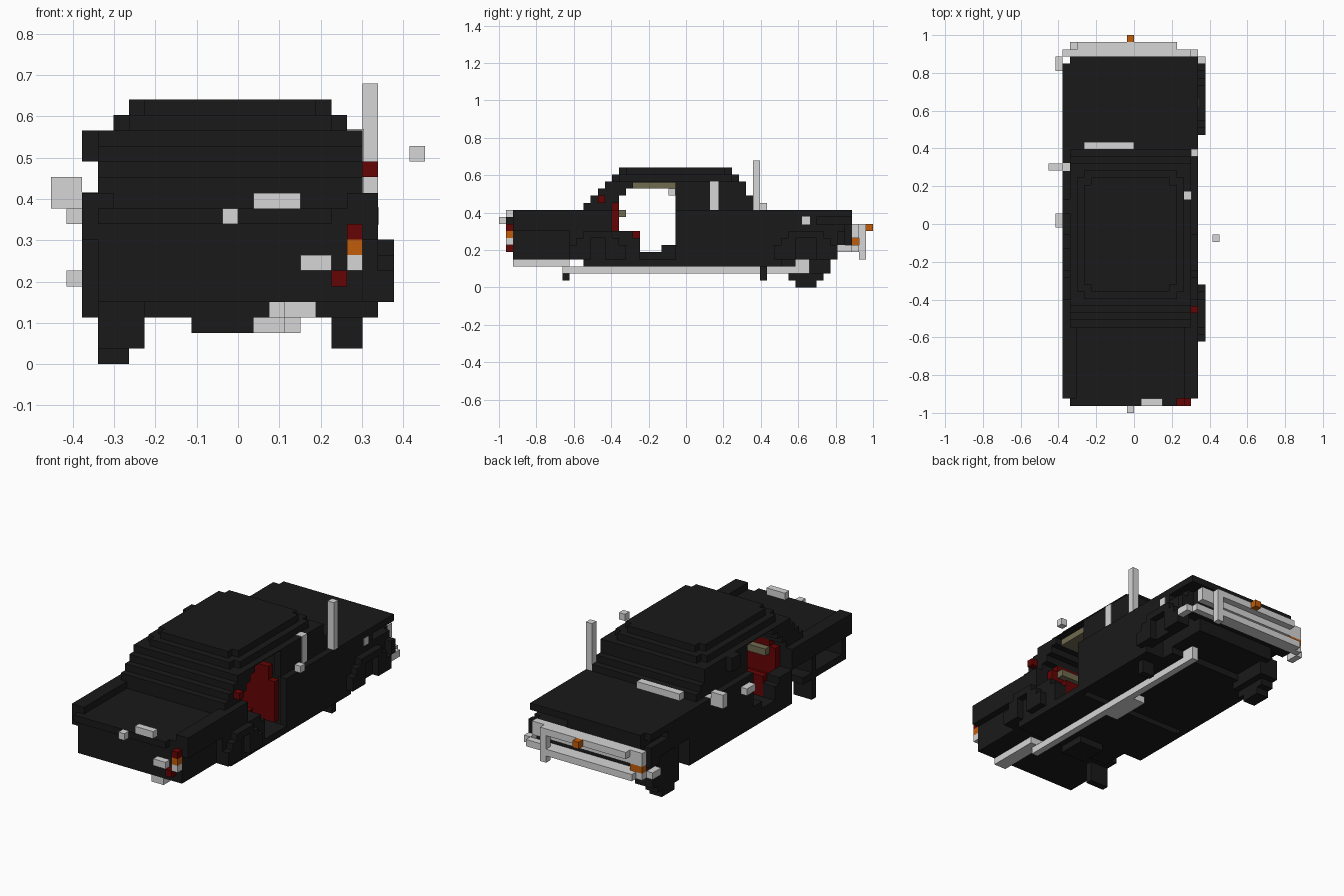
import bpy
import bmesh
from mathutils import Vector

default_cube = bpy.data.objects.get("Cube")
if default_cube:
    bpy.data.objects.remove(default_cube, do_unlink=True)

UNIT = 2 / 53                      # edge length of one block
ORIGIN = Vector((12, 26.5, 0))     # block coordinates of the model centre


def make_material(name, red, green, blue):
    material = bpy.data.materials.new(name)
    material.use_nodes = True
    colour = (red, green, blue, 1)
    material.diffuse_color = colour
    material.node_tree.nodes["Principled BSDF"].inputs["Base Color"].default_value = colour
    return material


black = make_material("black paint", .01, .01, .01)
chrome = make_material("light grey trim", .67, .67, .67)
red = make_material("dark red", .13, .001, .001)
orange = make_material("orange lamp", .53, .107, .003)
olive = make_material("olive lining", .16, .145, .08)


def add(name, material, x, y, z, proud=0):
    """Add a box given block ranges; a single number means one block."""
    spans = [(s, s + 1) if isinstance(s, int) else s for s in (x, y, z)]
    low = Vector([s[0] - proud for s in spans])
    high = Vector([s[1] + proud for s in spans])
    bm = bmesh.new()
    bmesh.ops.create_cube(bm, size=1)
    for vertex in bm.verts:
        corner = Vector([high[i] if vertex.co[i] > 0 else low[i] for i in range(3)])
        vertex.co = (corner - ORIGIN) * UNIT
    mesh = bpy.data.meshes.new(name)
    bm.to_mesh(mesh)
    bm.free()
    mesh.materials.append(material)
    part = bpy.data.objects.new(name, mesh)
    bpy.context.collection.objects.link(part)
    return part


def add_pair(name, material, x, y, z):
    """Add a box on both sides of the body centre line."""
    x = (x, x + 1) if isinstance(x, int) else x
    add(name + "_right", material, x, y, z)
    add(name + "_left", material, (23 - x[1], 23 - x[0]), y, z)


FULL = (2, 21)     # body width
INNER = (3, 20)    # cabin width
DOOR = (16, 25)    # open door length

# Rear body, open on one lower side, with a sunken boot deck
add("rear_panel", black, INNER, 2, (4, 8))
add("boot_floor", black, INNER, (3, 12), 4)
add("rear_side", black, 19, (3, 12), (5, 8))
add("rear_shoulder", black, FULL, (2, 12), (8, 10))
add("rear_ledge", black, (3, 18), 1, 9)
add_pair("boot_edge", black, (2, 4), (2, 12), 10)
add("boot_front", black, FULL, (12, 16), (8, 11))
add("axle_bay", black, (5, 21), (12, 16), (3, 8))

# Open middle section with stepped sills
add("floor", black, FULL, DOOR, 3)
add("side_sill", black, (2, 12), DOOR, 4)
add_pair("rear_sill", black, (2, 4), (16, 18), (4, 8))
add_pair("middle_sill", black, (2, 4), (18, 20), (4, 7))
add_pair("sill_step", black, (2, 4), 18, 7)
add("front_sill", black, (2, 12), (23, 25), 5)
add("rear_bulkhead", black, INNER, 15, (8, 12))

# Front body, engine bay, wings and bonnet
add("front_body", black, FULL, (26, 38), (3, 11))
add_pair("door_post", black, 2, 25, (3, 11))
add("engine_bay", black, (5, 18), (38, 48), (4, 9))
add("engine_sump", black, (5, 18), (38, 42), 3)
add_pair("wing", black, (2, 5), (38, 49), (7, 9))
add_pair("wing_rear", black, (2, 5), (38, 40), (3, 7))
add_pair("wing_front", black, (2, 5), (47, 49), 6)
add("nose", black, INNER, (47, 50), (6, 9))
add("bonnet_support", black, FULL, (38, 45), 9)
add("bonnet_front_support", black, (3, 15), (45, 50), 9)
add("bonnet", black, FULL, (37, 49), 10)
add("bonnet_lip", black, (3, 21), 49, 10)

# Stepped cabin, split around the door openings
front_ends = (37, 36, 35, 35)
door_rears = (16, 17, 18, 19)
for step, (front, rear) in enumerate(zip(front_ends, door_rears)):
    level = step + 11
    add("rear_screen_step", black, INNER, (level + 1, rear), level)
    add("windscreen_step", black, INNER, (26, front), level)
    add_pair("cabin_post", black, 3, 25, level)
add("roof_edge", black, INNER, (16, 35), (14.9, 15))
for name, x, y, z in (("lower", 4, 16, 15), ("upper", 5, 17, 16)):
    add(name + "_roof_long", black, (x + 1, 22 - x), (y, 50 - y), z)
    add(name + "_roof_wide", black, (x, 23 - x), (y + 1, 49 - y), z)
add("window_block", black, 2, (28, 30), (13, 15))

# Interior with two seats in each row
add("roof_lining", olive, (4, 19), (19, 26), (14, 14.9))
add_pair("rear_armrest", olive, (5, 11), 17, 10)
for side, start in (("right", 13), ("left", 4)):
    end = start + 6
    add("rear_seat_base_" + side, red, (start, end), (17, 20), (4, 7))
    add("rear_seat_edge_" + side, red, (start, end), 19, 7)
    add("rear_seat_back_" + side, red, (start, end), 16, (4, 11))
    add("rear_headrest_" + side, red, (start + 1, end - 1), 16, 11)
    add("front_seat_" + side, red, (start, end), 25, (4, 10))
    add("front_headrest_" + side, red, (start + 1, end - 1), 25, (10, 12))

# Stepped wheel arch flares on one side
for name, start, end in (("rear", 10, 18), ("front", 39, 48)):
    for inset, level in enumerate(range(4, 8)):
        if level == 7:
            add(name + "_arch_top", black, 21, (start + 2, end - 2), level)
        else:
            add(name + "_arch_back", black, 21, (start + inset // 2, start + 3), level)
            add(name + "_arch_front", black, 21, (end - 3, end - inset // 2), level)
    add(name + "_arch_filler", black, (20, 21), (start, end), (4, 8))
add("front_arch_tip", black, 21, 48, (6, 8))

# Front wheel and mud flaps
add("wheel_tread", black, (3, 5), (42, 45), (0, 7))
add("wheel_middle", black, (3, 5), (41, 46), (1, 6))
add("wheel_core", black, (3, 6), (41, 47), (2, 5))
add("rear_mud_flap", black, (3, 6), 9, (1, 8))
add("front_mud_flap", black, (18, 20), 37, (1, 4))

# Underside: axle housing and exhaust
add("axle_housing", black, (9, 13), (12, 16), 2)
add("tail_pipe", chrome, (15, 17), (2, 10), 3)
add("tail_pipe_bend", chrome, 14, (8, 10), 3)
add("exhaust_pipe", chrome, 15, (9, 44), 2)
add("exhaust_front", chrome, 15, (42, 44), 3)
add("silencer", chrome, (13, 15), (24, 30), 2)

# Grille and bumper
add("grille_panel", chrome, (2, 20), 50, (7, 9))
add("grille_bar", chrome, (4, 17), 51, 8)
add("bumper", chrome, FULL, 50, 5)
add("bumper_face", chrome, (3, 18), 51, 5)
add("bumper_post", chrome, 17, 51, (4, 9))
add("bumper_side_right", chrome, 21, (48, 50), 5)
add("bumper_side_left", chrome, 1, (48, 50), 5)
add("grille_lamp", orange, 11, 52, 8)
add("corner_lamp", orange, (2, 4), 50, 6)

# Rear lamps and trim
add("stop_lamp", red, 19, 1, 8)
add("turn_lamp", orange, 19, 1, 7)
add("reversing_lamp", chrome, 19, 1, 6)
add("reflector", red, 18, 1, 5)
add("number_plate", chrome, (16, 18), 1, 6)
add("boot_trim", chrome, (13, 16), 1, 10)
add("boot_handle", chrome, 11, 0, 9)

# Side and top details
add("aerial", chrome, 20, 36, (11, 18))
add("side_lamp", red, 20, 14, 12)
add("floating_mirror", chrome, 23, 24, 13)
add("door_mirror", chrome, (0, 2), 34, (10, 12))
add("mirror_arm", chrome, 2, 34, 10, proud=.04)
add("door_handle", chrome, 1, (26, 28), 9)
add("wing_marker", chrome, 20, 43, 9, proud=.05)
add("window_pillar", chrome, 19, 30, (11, 15), proud=.08)
add("wiper", chrome, (5, 12), 37, 11)
